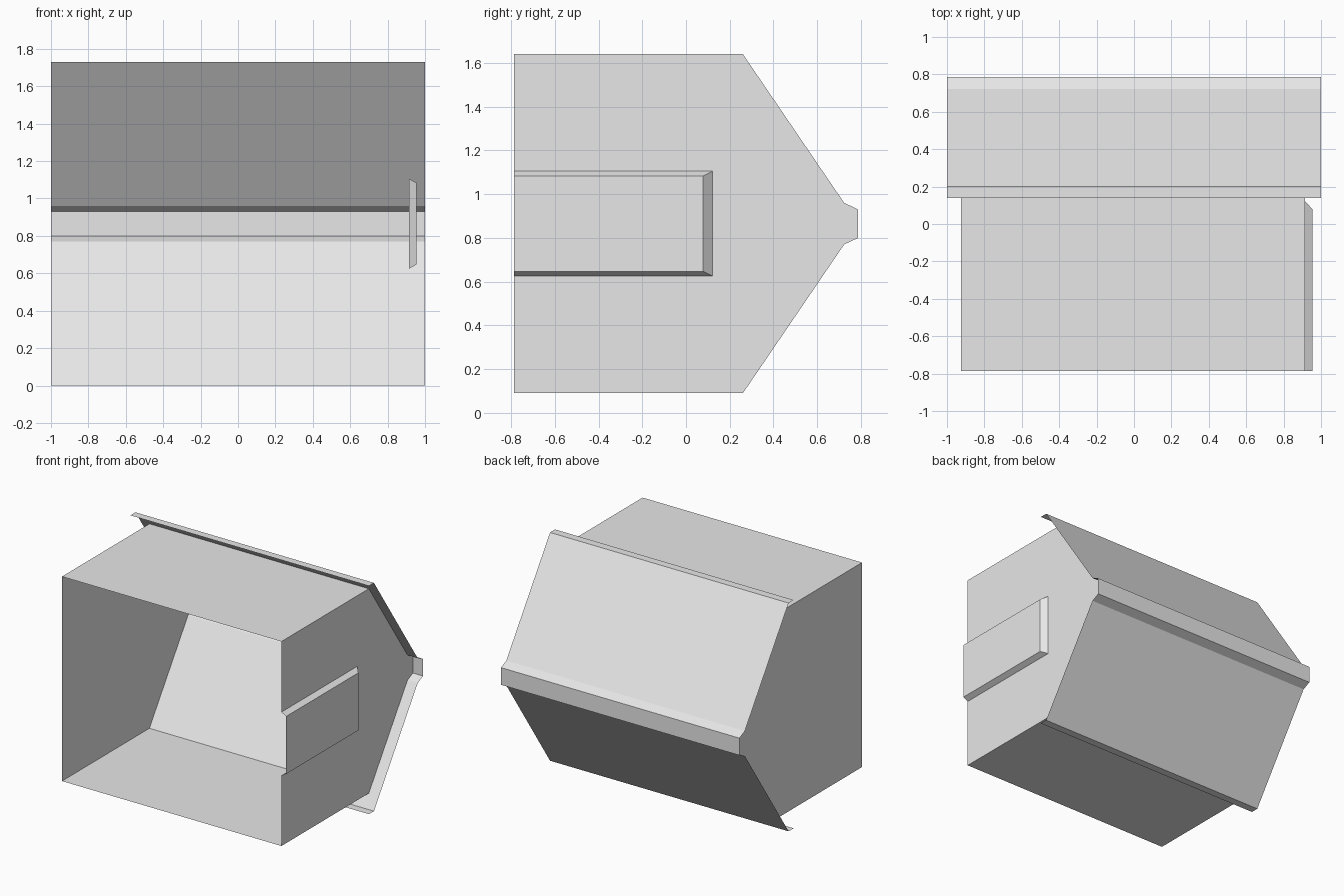
import bpy, bmesh

cube = bpy.data.objects.get("Cube")
if cube:
    bpy.data.objects.remove(cube)

grey = bpy.data.materials.new("plain_grey")
grey.use_nodes = True
grey.diffuse_color = (0.8, 0.8, 0.8, 1)
grey.node_tree.nodes["Principled BSDF"].inputs["Base Color"].default_value = (0.8, 0.8, 0.8, 1)


def make_object(name, faces):
    """Join lists of corner points into one thin-sheet object."""
    bm = bmesh.new()
    for corners in faces:
        bm.faces.new([bm.verts.new(p) for p in corners])
    bmesh.ops.remove_doubles(bm, verts=bm.verts, dist=0.0005)
    bmesh.ops.recalc_face_normals(bm, faces=bm.faces)
    mesh = bpy.data.meshes.new(name)
    bm.to_mesh(mesh)
    bm.free()
    mesh.materials.append(grey)
    obj = bpy.data.objects.new(name, mesh)
    bpy.context.collection.objects.link(obj)
    return obj


def at_x(x, points):
    return [(x, y, z) for y, z in points]


def sweep(x0, x1, points):
    """Strips across x along an open side profile."""
    return [[(x0, *a), (x1, *a), (x1, *b), (x0, *b)]
            for a, b in zip(points, points[1:])]


# Half profiles (y, z), mirrored about mid height
HEIGHT, FRONT = 1.73, -0.787
LEFT, RIGHT = 0.915, -0.925
eave, ridge = [(0.14, 0), (0.2, 0)], [(0.723, 0.77), (0.787, 0.8)]
wall_low = [(FRONT, 0.09), (0.26, 0.09)]


def mirrored(points):
    return points + [(y, HEIGHT - z) for y, z in reversed(points)]


# Folded rear sheet with flat lips at both outer edges
make_object("rear_roof_sheet", sweep(-1, 1, mirrored(eave + ridge)))

# Open-fronted body: floor, ceiling and side walls
side = mirrored(wall_low + ridge)
hole = [(FRONT, 1.105), (0.122, 1.105), (0.122, 0.625), (FRONT, 0.625)]
raised = [(FRONT, 1.083), (0.078, 1.083), (0.078, 0.647), (FRONT, 0.647)]
top = [(y, HEIGHT - z) for y, z in wall_low]
make_object("body_shell", sweep(RIGHT, LEFT, wall_low) + sweep(RIGHT, LEFT, top)
            + [at_x(RIGHT, side), at_x(LEFT, side + hole)])

# Raised side panel with bevelled top, rear and bottom edges, open at the front
outer = 0.955
bevels = [[(LEFT, *hole[i]), (LEFT, *hole[i + 1]),
           (outer, *raised[i + 1]), (outer, *raised[i])] for i in range(3)]
make_object("raised_side_panel", bevels + [at_x(outer, raised)])
